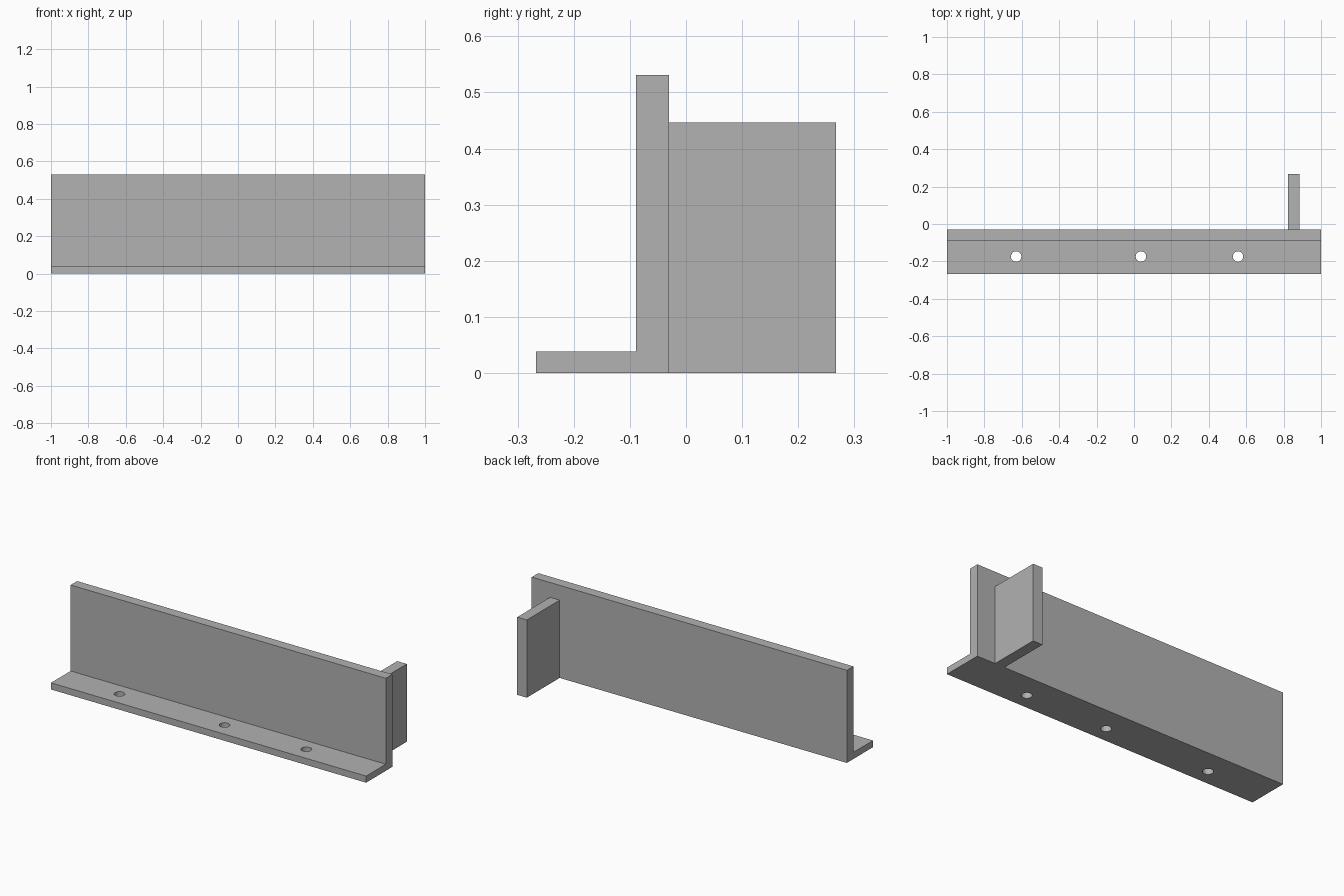
import bpy
import bmesh
from mathutils import Matrix, Vector

default = bpy.data.objects.get("Cube")
if default:
    bpy.data.objects.remove(default, do_unlink=True)

# Single flat grey
grey = bpy.data.materials.new("plain grey")
grey.use_nodes = True
colour = (0.445, 0.445, 0.445, 1)
grey.diffuse_color = colour
grey.node_tree.nodes["Principled BSDF"].inputs["Base Color"].default_value = colour

BACK_Y = -0.03


def add_object(name, bm):
    bmesh.ops.recalc_face_normals(bm, faces=bm.faces)
    mesh = bpy.data.meshes.new(name)
    bm.to_mesh(mesh)
    bm.free()
    mesh.materials.append(grey)
    obj = bpy.data.objects.new(name, mesh)
    bpy.context.collection.objects.link(obj)
    return obj


def extrude_profile(name, profile, x0, x1):
    """Extrude a (y, z) outline along x."""
    bm = bmesh.new()
    face = bm.faces.new([bm.verts.new((x0, y, z)) for y, z in profile])
    result = bmesh.ops.extrude_face_region(bm, geom=[face])
    moved = [v for v in result["geom"] if isinstance(v, bmesh.types.BMVert)]
    bmesh.ops.translate(bm, verts=moved, vec=Vector((x1 - x0, 0, 0)))
    return add_object(name, bm)


# L-shaped rail: tall wall with a thin front flange
rail = extrude_profile("angle_rail", [
    (-0.267, 0), (BACK_Y, 0), (BACK_Y, 0.531),
    (-0.089, 0.531), (-0.089, 0.038), (-0.267, 0.038)], -1, 1)

# Screw holes through the flange
bm = bmesh.new()
for x in (-0.63, 0.037, 0.556):
    bmesh.ops.create_cone(bm, cap_ends=True, segments=32, radius1=0.028,
                          radius2=0.028, depth=0.2,
                          matrix=Matrix.Translation((x, -0.174, 0.02)))
cutter = add_object("hole_cutter", bm)
cutter.hide_render = True

holes = rail.modifiers.new("screw holes", "BOOLEAN")
holes.operation = "DIFFERENCE"
holes.solver = "EXACT"
holes.object = cutter
bpy.context.view_layer.objects.active = rail
rail.select_set(True)
bpy.ops.object.modifier_apply(modifier=holes.name)
bpy.data.objects.remove(cutter, do_unlink=True)
bpy.ops.object.shade_smooth_by_angle()

# Upright fin on the back of the wall
extrude_profile("back_fin", [
    (BACK_Y, 0), (0.267, 0), (0.267, 0.446), (BACK_Y, 0.446)], 0.823, 0.884)
